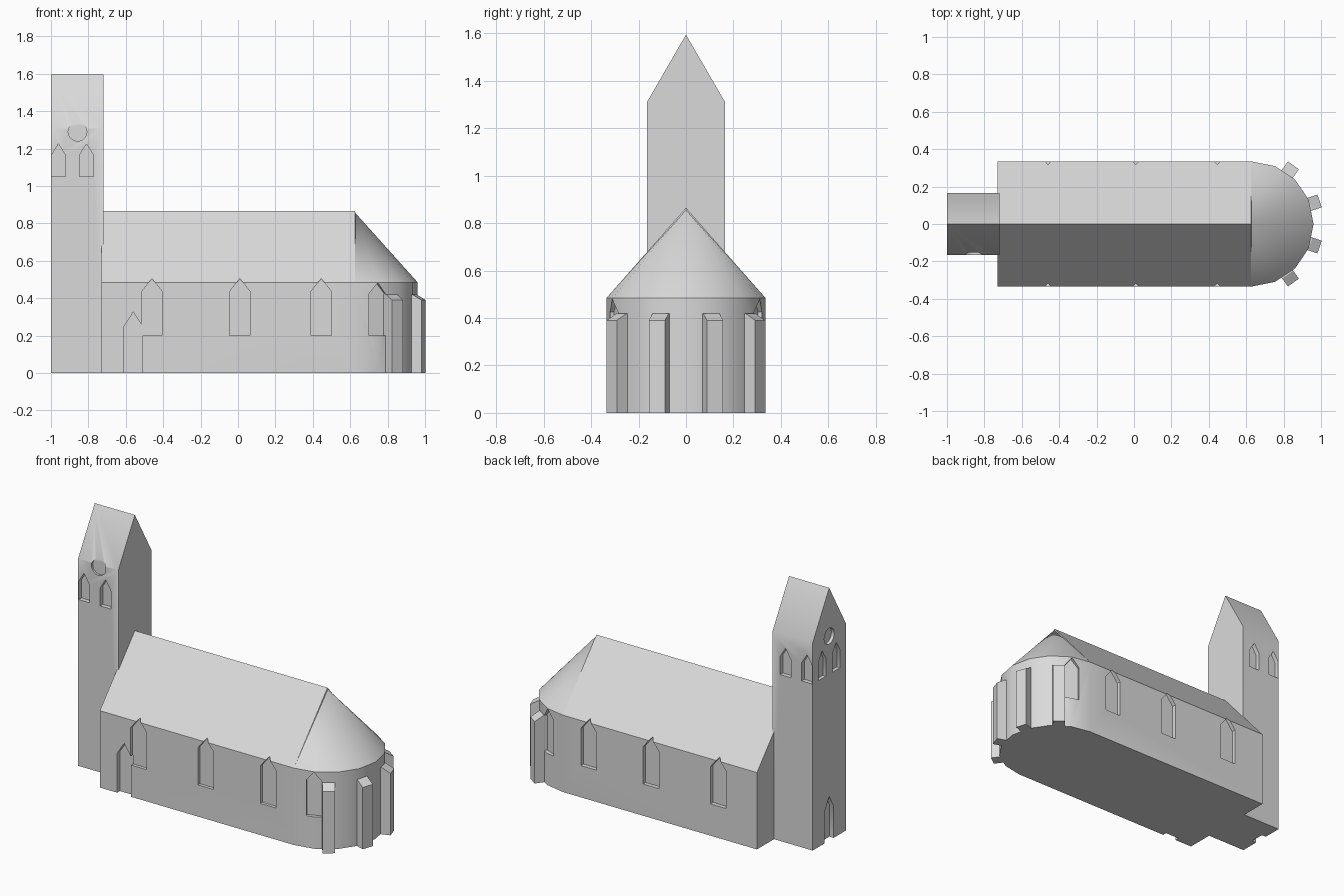
import bpy, bmesh, math
from mathutils import Vector

if "Cube" in bpy.data.objects:
    bpy.data.objects.remove(bpy.data.objects["Cube"])

stone = bpy.data.materials.new("grey stone")
stone.diffuse_color = (0.7, 0.7, 0.7, 1)
stone.use_nodes = True
stone.node_tree.nodes["Principled BSDF"].inputs["Base Color"].default_value = stone.diffuse_color

APSE_X, R, EAVE, RIDGE = 0.625, 0.335, 0.485, 0.865
WEST = -0.73


def make(name, bm):
    bmesh.ops.recalc_face_normals(bm, faces=bm.faces)
    me = bpy.data.meshes.new(name)
    bm.to_mesh(me)
    bm.free()
    me.materials.append(stone)
    ob = bpy.data.objects.new(name, me)
    bpy.context.collection.objects.link(ob)
    return ob


def prism(bm, points, shift):
    """Closed prism from a 3D outline swept along a vector."""
    a = [bm.verts.new(p) for p in points]
    b = [bm.verts.new(Vector(p) + Vector(shift)) for p in points]
    bm.faces.new(a)
    bm.faces.new(b[::-1])
    for i in range(len(a)):
        j = (i + 1) % len(a)
        bm.faces.new((a[i], a[j], b[j], b[i]))


def recess(ob, x, y, deg, outline, depth):
    """Cut an outline into the wall at (x, y) that faces the given angle."""
    n = Vector((math.cos(math.radians(deg)), math.sin(math.radians(deg)), 0))
    t = Vector((-n.y, n.x, 0))
    base = Vector((x, y, 0)) - n * depth
    bm = bmesh.new()
    prism(bm, [base + t * u + Vector((0, 0, z)) for u, z in outline], n * (depth + 0.06))
    cutter = make("cutter", bm)
    cutter.hide_render = True
    backup = ob.data.copy()
    mod = ob.modifiers.new("opening", 'BOOLEAN')
    mod.operation, mod.solver, mod.object = 'DIFFERENCE', 'EXACT', cutter
    bpy.context.view_layer.objects.active = ob
    bpy.ops.object.modifier_apply(modifier=mod.name)
    bpy.data.objects.remove(cutter)
    # keep the wall whole if a cut fails
    if len(ob.data.polygons) < len(backup.polygons):
        ob.data = backup


def arch(w, z0, spring, apex):
    return [(-w / 2, z0), (w / 2, z0), (w / 2, spring), (0, apex), (-w / 2, spring)]


def smooth(ob):
    bpy.ops.object.select_all(action='DESELECT')
    ob.select_set(True)
    bpy.context.view_layer.objects.active = ob
    bpy.ops.object.shade_smooth_by_angle(angle=math.radians(32))


# Nave with rounded east end, gable roof and half-cone roof
bm = bmesh.new()
plan = [(WEST, -R)]
for i in range(9):
    a = math.radians(-90 + 22.5 * i)
    plan.append((APSE_X + R * math.cos(a), R * math.sin(a)))
plan.append((WEST, R))
low = [bm.verts.new((x, y, 0)) for x, y in plan]
top = [bm.verts.new((x, y, EAVE)) for x, y in plan]
ridge_w = bm.verts.new((WEST, 0, RIDGE))
ridge_e = bm.verts.new((APSE_X, 0, RIDGE))
cone_tip = bm.verts.new((APSE_X + 0.003, 0, RIDGE - 0.01))
bm.faces.new(low)
for i in range(10):
    bm.faces.new((low[i], low[i + 1], top[i + 1], top[i]))
bm.faces.new((low[10], low[0], top[0], ridge_w, top[10]))
bm.faces.new((top[0], top[1], ridge_e, ridge_w))
bm.faces.new((top[9], top[10], ridge_w, ridge_e))
bm.faces.new((top[1], cone_tip, ridge_e))
bm.faces.new((top[9], ridge_e, cone_tip))
for i in range(1, 9):
    bm.faces.new((top[i], top[i + 1], cone_tip))
nave = make("nave", bm)

# Nave windows and side door
window = arch(0.11, 0.2, 0.435, 0.505)
for s, depth in ((-1, 0.02), (1, 0.026)):
    for x in (-0.46, 0.01, 0.445):
        recess(nave, x, s * R, s * 90, window, depth)
    a = math.radians(s * 68.5)
    recess(nave, APSE_X + R * math.cos(a), R * math.sin(a), s * 68.5,
           arch(0.092, 0.2, 0.425, 0.482), 0.026)
recess(nave, -0.56, -R, -90, arch(0.098, -0.05, 0.25, 0.325), 0.027)
smooth(nave)

# Tower with saddleback roof
bm = bmesh.new()
prism(bm, [(-1, -0.165, 0), (-1, 0.165, 0), (-1, 0.165, 1.31), (-1, 0, 1.595),
           (-1, -0.165, 1.31)], (0.28, 0, 0))
tower = make("tower", bm)

# Belfry windows, round openings and west door
belfry = arch(0.074, 1.05, 1.165, 1.225)
circle = [(0.05 * math.cos(k * math.pi / 12), 1.29 + 0.05 * math.sin(k * math.pi / 12))
          for k in range(24)]
for s in (-1, 1):
    for x in (-0.96, -0.81):
        recess(tower, x, s * 0.165, s * 90, belfry, 0.028)
    recess(tower, -1, s * 0.07, 180, belfry, 0.022)
recess(tower, -0.858, -0.165, -90, circle, 0.013)
recess(tower, -1, 0, 180, circle, 0.02)
recess(tower, -1, 0, 180, arch(0.09, -0.05, 0.2, 0.28), 0.03)
smooth(tower)

# Buttresses with sloping caps around the apse
for k, deg in enumerate((-54, -18.5, 18.5, 54)):
    a = math.radians(deg)
    n, t = Vector((math.cos(a), math.sin(a), 0)), Vector((-math.sin(a), math.cos(a), 0))
    bm = bmesh.new()
    side = [(0.3, 0), (0.387, 0), (0.387, 0.39), (0.335, 0.42), (0.3, 0.42)]
    prism(bm, [Vector((APSE_X, 0, z)) + n * r - t * 0.036 for r, z in side], t * 0.072)
    make(f"buttress_{k + 1}", bm)
